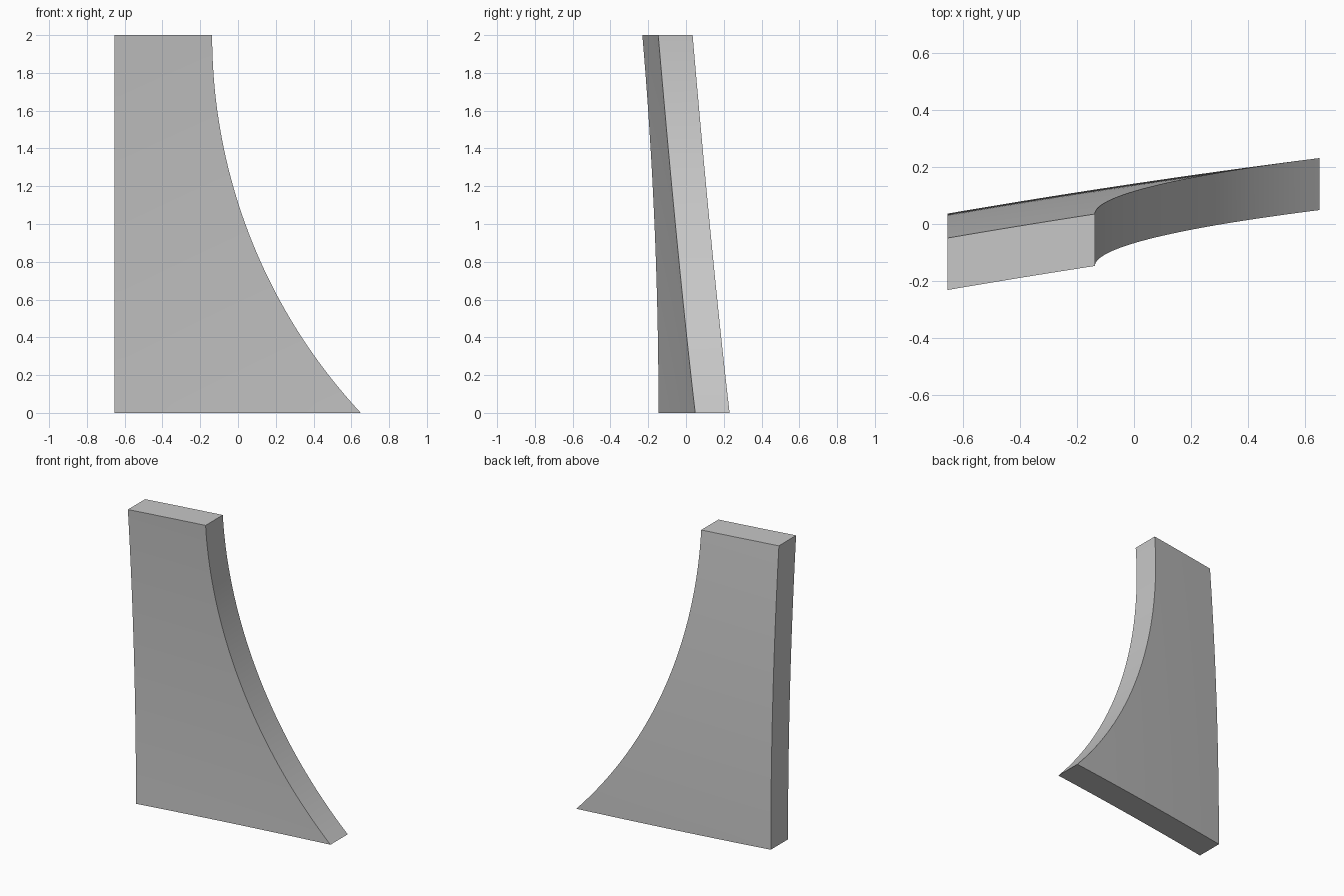
import bpy, bmesh
from math import sqrt, radians

cube = bpy.data.objects.get("Cube")
if cube:
    bpy.data.objects.remove(cube, do_unlink=True)

LEFT, TOP_X, HEIGHT, DEPTH = -0.653, -0.137, 2.0, 0.182
RADIUS = 2.935          # radius of the concave edge
COLS, ROWS = 16, 40


def edge_x(z):
    """Concave arc, vertical at the top and flaring out at the base."""
    return TOP_X + RADIUS - sqrt(RADIUS ** 2 - (HEIGHT - z) ** 2)


def front_y(x, z):
    """Gently domed and slanted front surface."""
    t = x - LEFT
    return -0.1455 + 0.172 * t - 0.0175 * t * t - 0.0214 * z * z


# Material
grey = bpy.data.materials.new("plain grey")
grey.use_nodes = True
colour = (0.57, 0.57, 0.57, 1)
grey.diffuse_color = colour
grey.node_tree.nodes["Principled BSDF"].inputs["Base Color"].default_value = colour

# Front surface: unit grid mapped onto the flared outline
bm = bmesh.new()
bmesh.ops.create_grid(bm, x_segments=COLS, y_segments=ROWS, size=0.5)
for v in bm.verts:
    u, z = v.co.x + 0.5, (v.co.y + 0.5) * HEIGHT
    x = LEFT + u * (edge_x(z) - LEFT)
    v.co = (x, front_y(x, z), z)

# Thickness: pull a copy of the surface straight back
front = bm.faces[:]
back = bmesh.ops.extrude_face_region(bm, geom=front, use_keep_orig=True)
bmesh.ops.translate(bm, vec=(0, DEPTH, 0),
                    verts=[g for g in back["geom"] if isinstance(g, bmesh.types.BMVert)])
bmesh.ops.recalc_face_normals(bm, faces=bm.faces[:])

mesh = bpy.data.meshes.new("flared_panel")
bm.to_mesh(mesh)
bm.free()
mesh.materials.append(grey)
panel = bpy.data.objects.new("flared_panel", mesh)
bpy.context.collection.objects.link(panel)

# Smooth shading with sharp rims
bpy.ops.object.select_all(action="DESELECT")
panel.select_set(True)
bpy.context.view_layer.objects.active = panel
bpy.ops.object.shade_smooth_by_angle(angle=radians(30))
